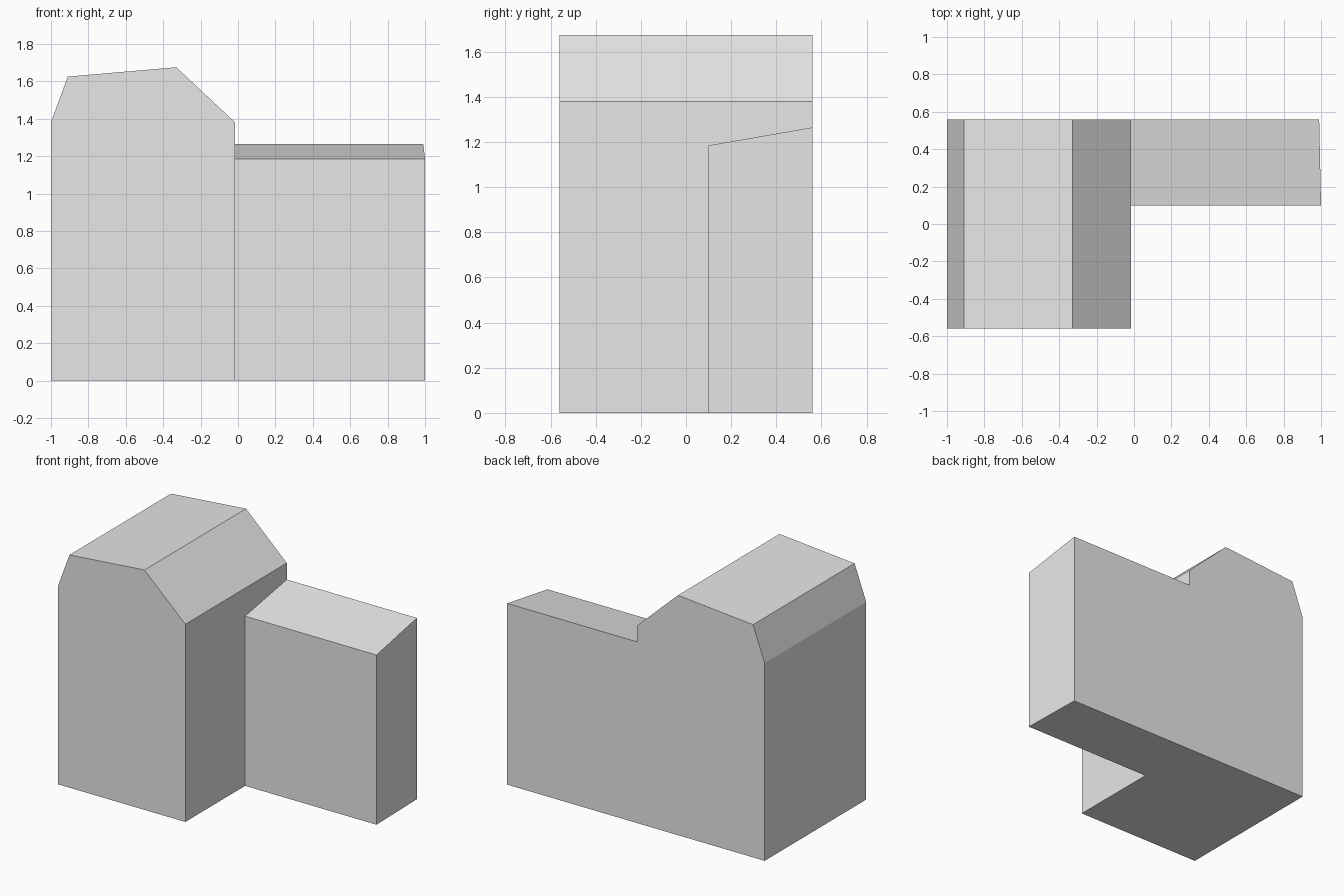
import bpy
import bmesh

cube = bpy.data.objects.get("Cube")
if cube:
    bpy.data.objects.remove(cube, do_unlink=True)

grey = bpy.data.materials.new("plain grey")
grey.use_nodes = True
colour = (0.8, 0.8, 0.8, 1)
grey.diffuse_color = colour
grey.node_tree.nodes["Principled BSDF"].inputs["Base Color"].default_value = colour


def loft(name, start, end, cap_start=True):
    """Join two matching outlines with flat sides and end caps."""
    bm = bmesh.new()
    a = [bm.verts.new(p) for p in start]
    b = [bm.verts.new(p) for p in end]
    if cap_start:
        bm.faces.new(a)
    bm.faces.new(b)
    n = len(a)
    for i in range(n):
        j = (i + 1) % n
        bm.faces.new((a[i], a[j], b[j], b[i]))
    bmesh.ops.recalc_face_normals(bm, faces=bm.faces)
    mesh = bpy.data.meshes.new(name)
    bm.to_mesh(mesh)
    bm.free()
    mesh.materials.append(grey)
    obj = bpy.data.objects.new(name, mesh)
    bpy.context.collection.objects.link(obj)
    return obj


FRONT, BACK = -0.56, 0.56
WALL = -0.015   # shared wall between house and annex

# Main house: gabled outline run from front to back
gable = [(-1, 0), (WALL, 0), (WALL, 1.38), (-0.33, 1.675), (-0.91, 1.625), (-1, 1.38)]
loft("main_house",
     [(x, FRONT, z) for x, z in gable],
     [(x, BACK, z) for x, z in gable])

# Annex: lean-to with its roof rising to the back, open against the house wall
lean_to = [(0.1, 0, 1), (BACK, 0, 0.99), (BACK, 1.265, 0.99), (0.1, 1.185, 1)]
loft("side_annex",
     [(WALL, y, z) for y, z, x in lean_to],
     [(x, y, z) for y, z, x in lean_to],
     cap_start=False)
